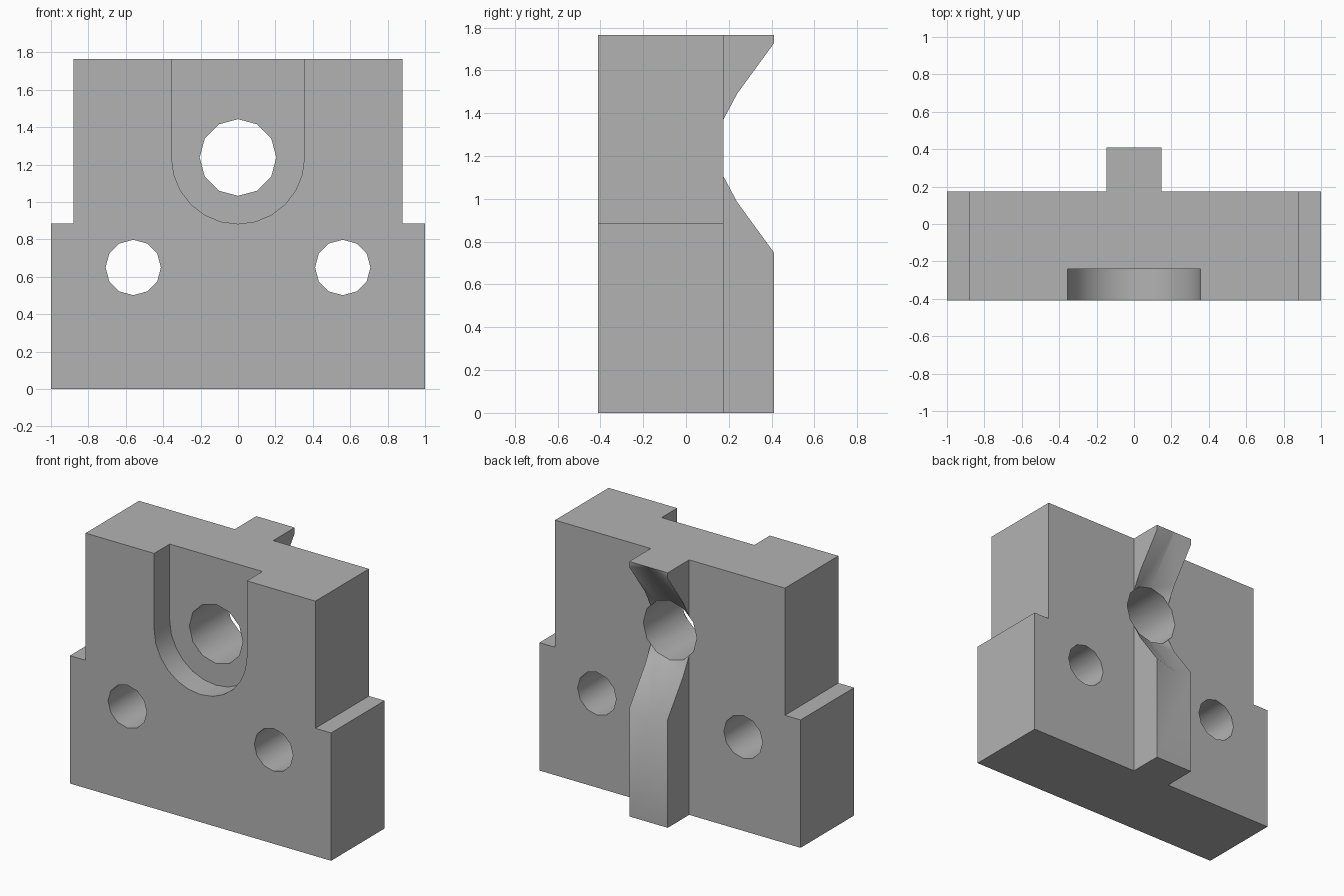
import bpy
import bmesh
from math import sin, cos, pi, radians

cube = bpy.data.objects.get("Cube")
if cube:
    bpy.data.objects.remove(cube, do_unlink=True)

FRONT, BACK, RIDGE_BACK = -0.41, 0.175, 0.41
TOP, SHOULDER = 1.765, 0.885
BORE_Z, BORE_R = 1.238, 0.205

steel = bpy.data.materials.new("plain grey")
steel.use_nodes = True
grey = (0.45, 0.45, 0.45, 1)
steel.diffuse_color = grey
steel.node_tree.nodes["Principled BSDF"].inputs["Base Color"].default_value = grey


def loft(name, sections):
    """Solid through matching (x, z) outlines, each placed at its own y."""
    bm = bmesh.new()
    rings = [[bm.verts.new((x, y, z)) for x, z in outline] for y, outline in sections]
    n = len(rings[0])
    for a, b in zip(rings, rings[1:]):
        for i in range(n):
            j = (i + 1) % n
            bm.faces.new((a[i], a[j], b[j], b[i]))
    bm.faces.new(rings[0])
    bm.faces.new(rings[-1])
    bmesh.ops.recalc_face_normals(bm, faces=bm.faces)
    mesh = bpy.data.meshes.new(name)
    bm.to_mesh(mesh)
    bm.free()
    mesh.materials.append(steel)
    obj = bpy.data.objects.new(name, mesh)
    bpy.context.collection.objects.link(obj)
    return obj


def circle(x, z, r, n=12):
    return [(x + r * cos(2 * pi * i / n), z + r * sin(2 * pi * i / n)) for i in range(n)]


def rect(w, z0, z1):
    return [(-w, z0), (w, z0), (w, z1), (-w, z1)]


# Stepped plate
half = [(1, 0), (1, SHOULDER), (0.88, SHOULDER), (0.88, TOP)]
outline = half + [(-x, z) for x, z in reversed(half)]
block = loft("mounting_block", [(FRONT, outline), (BACK, outline)])

# Locating ridge on the back
ridge = rect(0.147, 0, TOP)
tools = [("UNION", loft("back_ridge", [(BACK - 0.1, ridge), (RIDGE_BACK, ridge)]))]

# Open-topped round-bottomed pocket in the front
arc = [(0.355 * cos(a), BORE_Z + 0.355 * sin(a))
       for a in (pi + pi * i / 12 for i in range(13))]
pocket = arc + [(0.355, TOP + 0.2), (-0.355, TOP + 0.2)]
tools.append(("DIFFERENCE", loft("pocket_cutter", [(FRONT - 0.2, pocket), (-0.24, pocket)])))

# Main bore flaring into a cone through the ridge
slope = (0.527 - BORE_R) / (RIDGE_BACK - BACK)
bore = [(y, circle(0, BORE_Z, r)) for y, r in
        ((FRONT - 0.2, BORE_R), (BACK, BORE_R), (RIDGE_BACK + 0.1, 0.527 + 0.1 * slope))]
tools.append(("DIFFERENCE", loft("bore_cutter", bore)))

# Pair of bolt holes
for side, x in (("left", 0.56), ("right", -0.56)):
    ring = circle(x, 0.65, 0.148)
    tools.append(("DIFFERENCE", loft(side + "_bolt_cutter", [(FRONT - 0.2, ring), (0.6, ring)])))

for operation, tool in tools:
    mod = block.modifiers.new(tool.name, "BOOLEAN")
    mod.operation = operation
    mod.solver = "EXACT"
    mod.object = tool

# Bake the cuts and drop the helper solids
bpy.context.view_layer.update()
result = bpy.data.meshes.new_from_object(
    block.evaluated_get(bpy.context.evaluated_depsgraph_get()))
block.modifiers.clear()
block.data = result
for operation, tool in tools:
    bpy.data.objects.remove(tool, do_unlink=True)

# Smooth round walls, sharp corners
bpy.ops.object.select_all(action="DESELECT")
block.select_set(True)
bpy.context.view_layer.objects.active = block
bpy.ops.object.shade_smooth_by_angle(angle=radians(40))
